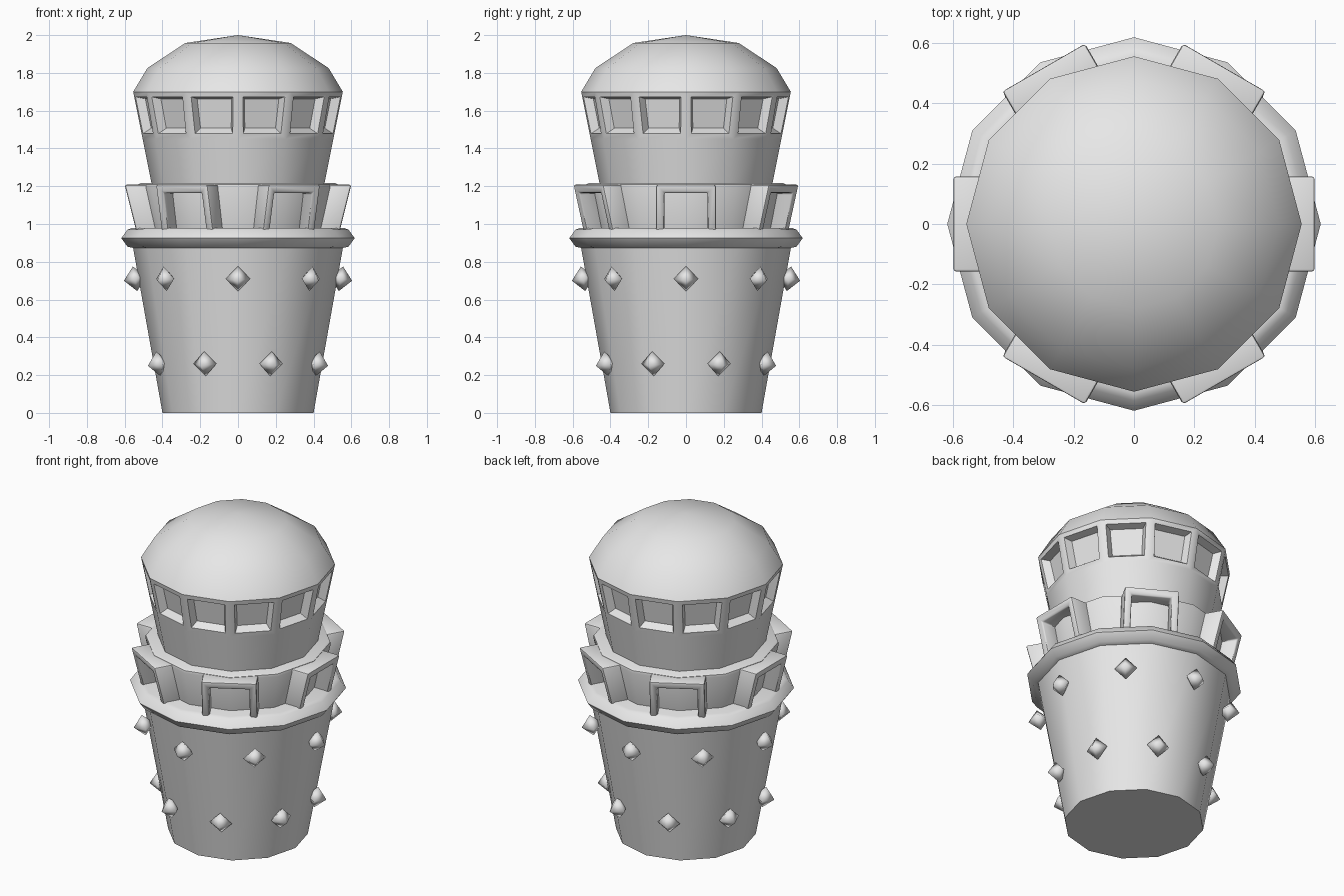
import bpy, bmesh
from math import radians, cos, sin, tau
from mathutils import Matrix, Vector

cube = bpy.data.objects.get("Cube")
if cube:
    bpy.data.objects.remove(cube, do_unlink=True)

SIDES = 12
stone = bpy.data.materials.new("grey_stone")
stone.use_nodes = True
stone.diffuse_color = (0.8, 0.8, 0.8, 1)
stone.node_tree.nodes["Principled BSDF"].inputs["Base Color"].default_value = (0.8, 0.8, 0.8, 1)


def finish(bm, name, smooth_angle=40, bevel=0):
    """Turn a bmesh into a named, shaded object."""
    bmesh.ops.recalc_face_normals(bm, faces=bm.faces)
    mesh = bpy.data.meshes.new(name)
    bm.to_mesh(mesh)
    bm.free()
    mesh.materials.append(stone)
    obj = bpy.data.objects.new(name, mesh)
    bpy.context.collection.objects.link(obj)
    bpy.ops.object.select_all(action='DESELECT')
    obj.select_set(True)
    bpy.context.view_layer.objects.active = obj
    if bevel:
        mod = obj.modifiers.new("soft_edges", 'BEVEL')
        mod.width = bevel
        mod.segments = 2
        bpy.ops.object.modifier_apply(modifier=mod.name)
    bpy.ops.object.shade_smooth_by_angle(angle=radians(smooth_angle))
    return obj


def lathe(profile):
    """Rings of faces from (radius, z) points, capped where the radius is not zero."""
    bm = bmesh.new()
    rings = []
    for r, z in profile:
        if r == 0:
            rings.append([bm.verts.new((0, 0, z))] * SIDES)
        else:
            rings.append([bm.verts.new((r * cos(i * tau / SIDES), r * sin(i * tau / SIDES), z))
                          for i in range(SIDES)])
    bands = []
    for low, high in zip(rings, rings[1:]):
        band = []
        for i in range(SIDES):
            j = (i + 1) % SIDES
            corners = list(dict.fromkeys((low[i], low[j], high[j], high[i])))
            band.append(bm.faces.new(corners))
        bands.append(band)
    if profile[0][0]:
        bm.faces.new(rings[0][::-1])
    if profile[-1][0]:
        bm.faces.new(rings[-1])
    return bm, bands


# Tapered base, rounded ledge and collar
finish(lathe([(0.4, 0), (0.56, 0.9)])[0], "tower_base")
finish(lathe([(0.54, 0.87), (0.585, 0.88), (0.618, 0.925), (0.585, 0.97), (0.56, 0.98)])[0],
       "ledge_ring", 50)
finish(lathe([(0.475, 0.95), (0.53, 1.195), (0.528, 1.21), (0.515, 1.217)])[0], "collar", 50)

# Upper tower and domed roof, with a recessed window in every side
bm, bands = lathe([(0.455, 1.2), (0.505, 1.45), (0.555, 1.7),
                   (0.48, 1.825), (0.28, 1.958), (0, 2)])
bm.normal_update()
bmesh.ops.inset_individual(bm, faces=bands[1], thickness=0.04)
bmesh.ops.inset_individual(bm, faces=bands[1], thickness=0.028, depth=-0.045)
finish(bm, "upper_tower")

# Six leaning battlement frames: an upside-down U extruded through the collar wall
WIDTH, OPENING, BOTTOM, LINTEL, TOP = 0.158, 0.115, 0.95, 1.165, 1.208
outline = [(-WIDTH, BOTTOM), (-WIDTH, TOP), (WIDTH, TOP), (WIDTH, BOTTOM),
           (OPENING, BOTTOM), (OPENING, LINTEL), (-OPENING, LINTEL), (-OPENING, BOTTOM)]
for k in range(6):
    bm = bmesh.new()
    front = bm.faces.new([bm.verts.new((0.6 - 0.25 * (TOP - z), y, z)) for y, z in outline])
    made = bmesh.ops.extrude_face_region(bm, geom=[front], use_keep_orig=True)
    back = [v for v in made["geom"] if isinstance(v, bmesh.types.BMVert)]
    bmesh.ops.translate(bm, verts=back, vec=(-0.13, 0, 0))
    bm.transform(Matrix.Rotation(k * tau / 6, 4, 'Z'))
    finish(bm, f"battlement_frame_{k + 1}", bevel=0.01)

# Two staggered rows of eight diamond studs
for row, radius, height, offset in (("lower", 0.457, 0.26, 0.5), ("upper", 0.545, 0.71, 0)):
    for k in range(8):
        bm = bmesh.new()
        equator = [bm.verts.new(p) for p in ((0, -0.066, 0), (0, 0, 0.066), (0, 0.066, 0), (0, 0, -0.066))]
        for tip in (bm.verts.new((0.06, 0, 0)), bm.verts.new((-0.06, 0, 0))):
            for a, b in zip(equator, equator[1:] + equator[:1]):
                bm.faces.new((a, b, tip))
        turn = Matrix.Rotation((k + offset) * tau / 8, 4, 'Z')
        lean = Matrix.Rotation(radians(10), 4, 'Y')
        bm.transform(turn @ Matrix.Translation(Vector((radius, 0, height))) @ lean)
        finish(bm, f"{row}_stud_{k + 1}", 120)
